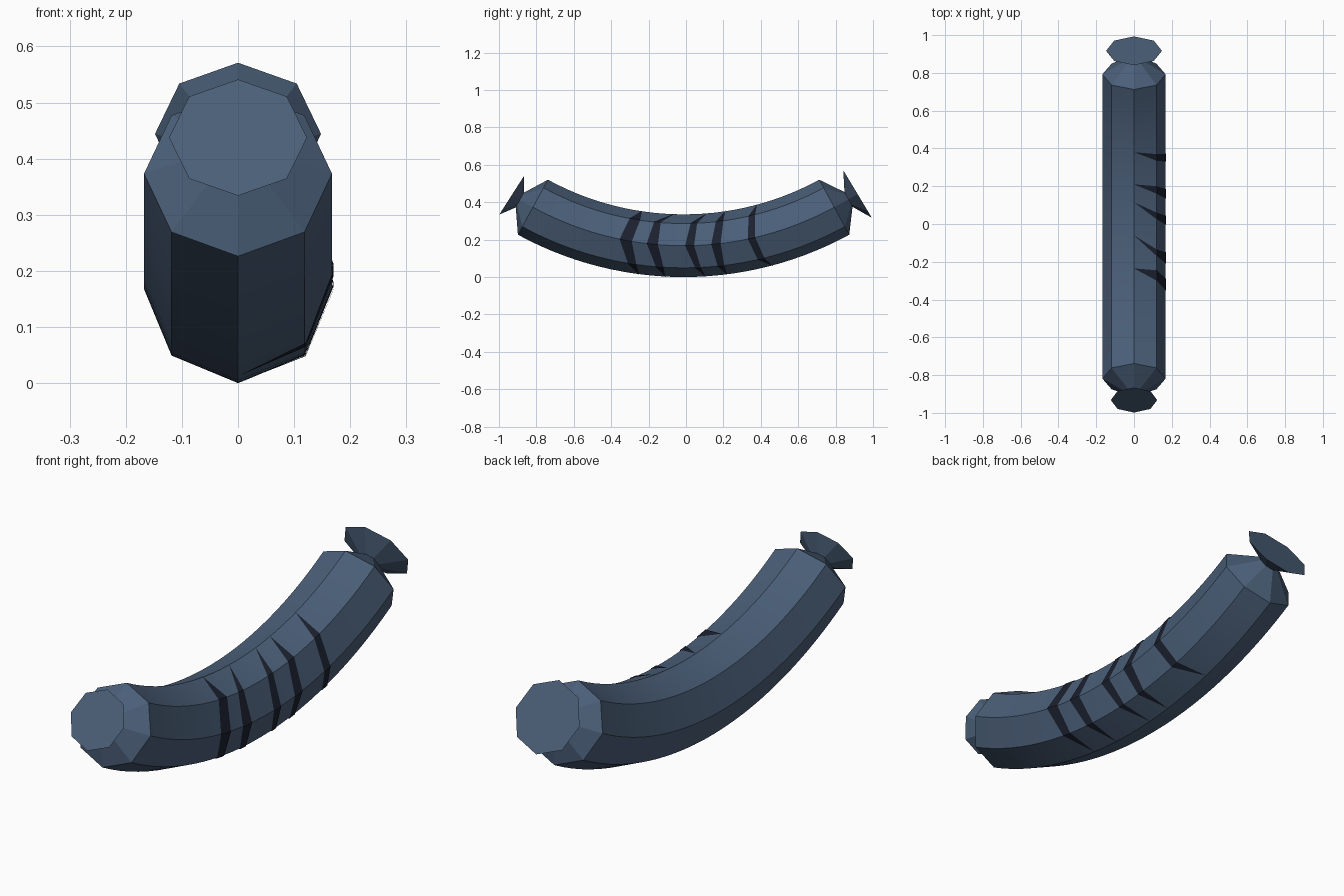
import bpy, bmesh
from math import sin, cos, pi, sqrt

if "Cube" in bpy.data.objects:
    bpy.data.objects.remove(bpy.data.objects["Cube"])

R, RAD, Y0 = 1.68, 0.1675, -0.013     # bend radius, tube radius, y of lowest point
ZC = R + RAD                          # height of bend centre
HALF = 0.5                            # half bend angle
SIDES = 8

def material(name, col):
    m = bpy.data.materials.new(name)
    m.diffuse_color = (*col, 1)
    m.use_nodes = True
    m.node_tree.nodes["Principled BSDF"].inputs["Base Color"].default_value = m.diffuse_color
    return m

def finish(name, bm, mat):
    me = bpy.data.meshes.new(name)
    bm.to_mesh(me)
    bm.free()
    ob = bpy.data.objects.new(name, me)
    bpy.context.collection.objects.link(ob)
    me.materials.append(mat)
    return ob

def ring(bm, y, z, tilt, r):
    # octagon perpendicular to the path, tilt = path slope angle
    out = []
    for i in range(SIDES):
        a = 2 * pi * i / SIDES
        u = r * sin(a)
        out.append(bm.verts.new((r * cos(a), y - u * sin(tilt), z + u * cos(tilt))))
    return out

skin = material("skin", (0.07, 0.115, 0.19))
dark = material("char", (0.011, 0.015, 0.028))

# Bent casing: knotted end, curved tube, knotted end
def end_rings(s, neck_d, disc, disc_r, disc_tilt):
    y, z = Y0 + s * R * sin(HALF), ZC - R * cos(HALF)
    neck = (y + s * neck_d * cos(HALF), z + neck_d * sin(HALF), s * HALF, 0.045)
    return [neck, (*disc, s * disc_tilt, disc_r)]

N = 28
front = end_rings(-1, 0.08, (-0.932, 0.4375), 0.123, 0.57)
back = end_rings(1, 0.087, (0.917, 0.444), 0.148, 0.54)
path = front[::-1]
for i in range(N + 1):
    t = HALF * (2 * i / N - 1)
    path.append((Y0 + R * sin(t), ZC - R * cos(t), t, RAD))
path += back

bm = bmesh.new()
rings = [ring(bm, *p) for p in path]
for a, b in zip(rings, rings[1:]):
    for i in range(SIDES):
        j = (i + 1) % SIDES
        bm.faces.new((a[i], a[j], b[j], b[i]))
bm.faces.new(rings[0])
bm.faces.new(rings[-1])
bmesh.ops.recalc_face_normals(bm, faces=bm.faces)
casing = finish("sausage_casing", bm, skin)
bpy.context.view_layer.objects.active = casing
casing.select_set(True)
bpy.ops.object.shade_smooth_by_angle(angle=0.3)

# Grill marks: tapered bands wrapped over the +x side
def on_surface(y, deg, lift=0.003):
    a, r = deg * pi / 180, RAD + lift
    rr = R - r * sin(a)
    return (r * cos(a), y, ZC - sqrt(rr * rr - (y - Y0) ** 2))

# top tip, upper edge pair, side edge pair, lower edge pair, bottom tip (y values)
marks = [
    (0.38, 0.335, 0.37, 0.33, 0.37, 0.385, 0.42, 0.465),
    (0.21, 0.16, 0.20, 0.135, 0.185, 0.17, 0.205, 0.22),
    (0.115, 0.025, 0.06, -0.005, 0.043, 0.05, 0.08, 0.105),
    (-0.06, -0.17, -0.135, -0.21, -0.15, -0.16, -0.12, -0.11),
    (-0.235, -0.30, -0.245, -0.355, -0.29, -0.31, -0.265, -0.25),
]
bm = bmesh.new()
for top, u0, u1, s0, s1, l0, l1, low in marks:
    V = lambda y, d: bm.verts.new(on_surface(y, d))
    t, b = V(top, 90), V(low, -90)
    pairs = [(V(p, d), V(q, d)) for p, q, d in ((u0, u1, 45), (s0, s1, 0), (l0, l1, -45))]
    bm.faces.new((t, pairs[0][0], pairs[0][1]))
    for p, q in zip(pairs, pairs[1:]):
        bm.faces.new((p[0], q[0], q[1], p[1]))
    bm.faces.new((pairs[2][0], b, pairs[2][1]))
finish("grill_marks", bm, dark)
